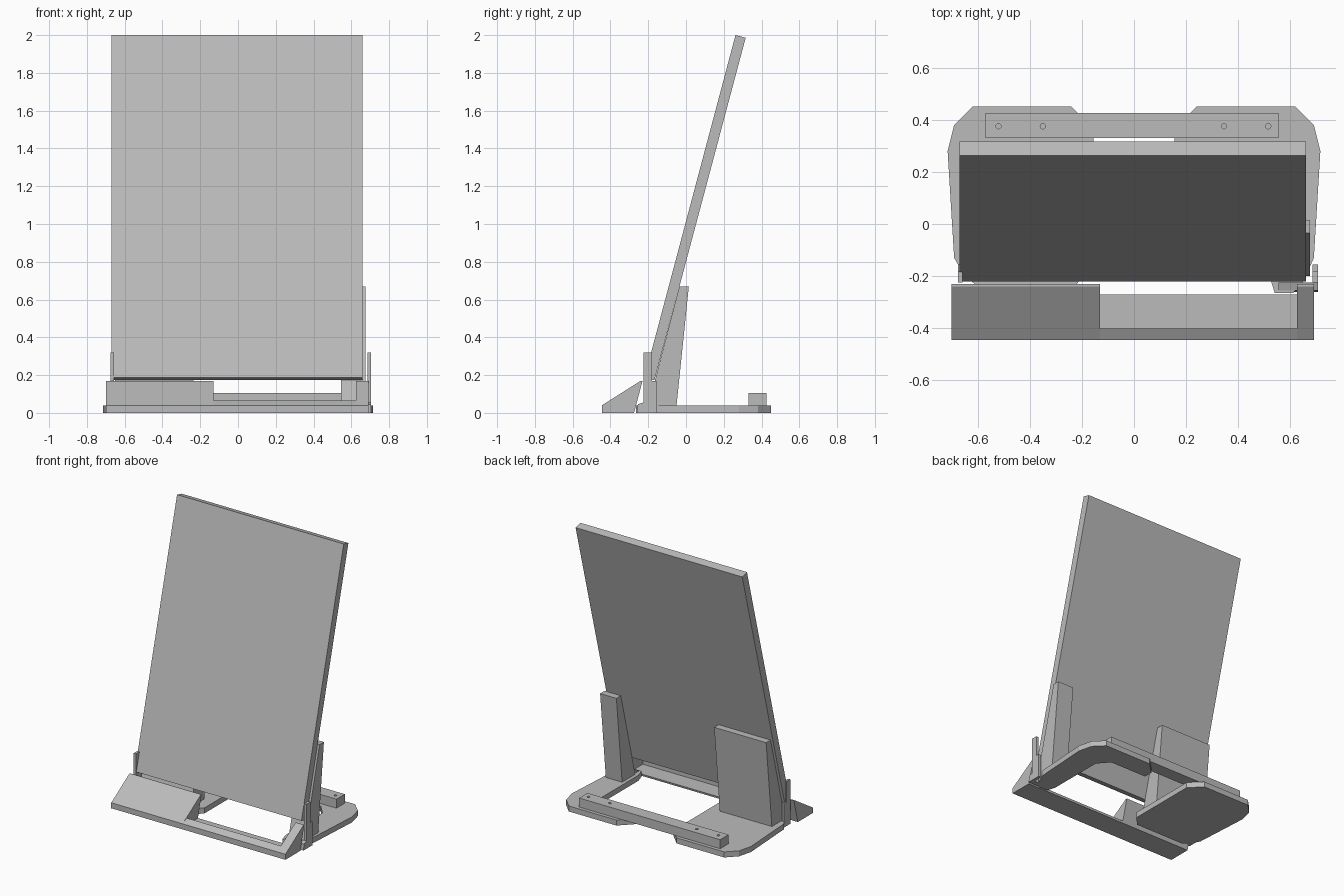
import bpy, bmesh
from mathutils import Vector

cube = bpy.data.objects.get("Cube")
if cube:
    bpy.data.objects.remove(cube, do_unlink=True)

GREY = (0.5, 0.5, 0.5, 1.0)
mat = bpy.data.materials.new("plain grey")
mat.use_nodes = True
mat.diffuse_color = GREY
mat.node_tree.nodes["Principled BSDF"].inputs["Base Color"].default_value = GREY


def extrude(name, points, offset):
    """Solid made by sweeping a closed outline along an offset."""
    bm = bmesh.new()
    face = bm.faces.new([bm.verts.new(p) for p in points])
    swept = bmesh.ops.extrude_face_region(bm, geom=[face])
    moved = [v for v in swept["geom"] if isinstance(v, bmesh.types.BMVert)]
    bmesh.ops.translate(bm, verts=moved, vec=Vector(offset))
    bmesh.ops.recalc_face_normals(bm, faces=bm.faces)
    mesh = bpy.data.meshes.new(name)
    bm.to_mesh(mesh)
    bm.free()
    mesh.materials.append(mat)
    obj = bpy.data.objects.new(name, mesh)
    bpy.context.collection.objects.link(obj)
    return obj


def side_prism(name, profile, x0, x1):
    return extrude(name, [(x0, y, z) for y, z in profile], (x1 - x0, 0, 0))


def plate(name, outline, z0, z1):
    return extrude(name, [(x, y, z0) for x, y in outline], (0, 0, z1 - z0))


# Leaning panel
side_prism("panel", [(-0.22, 0.187), (0.262, 2.0), (0.316, 1.986), (-0.167, 0.173)], -0.67, 0.66)

# Front bar: solid block, low rail with floor, end wall
wedge = [(-0.445, 0), (-0.445, 0.04), (-0.24, 0.17), (-0.23, 0.17), (-0.275, 0)]
rail = [(-0.445, 0), (-0.445, 0.04), (-0.4, 0.065), (-0.4, 0.015), (-0.271, 0.015), (-0.275, 0)]
side_prism("front_bar_block", wedge, -0.70, -0.13)
side_prism("front_bar_rail", rail, -0.13, 0.625)
side_prism("front_bar_end", wedge, 0.625, 0.69)

# Feet: one solid, one open on the inside
outer = [(0.155, 0.365), (0.24, 0.45), (0.62, 0.45), (0.69, 0.38), (0.715, 0.28), (0.69, -0.13)]
solid = outer + [(0.65, -0.2), (0.61, -0.23), (0.22, -0.23), (0.155, -0.16)]
opened = outer + [(0.65, -0.22), (0.61, -0.265), (0.54, -0.265), (0.52, -0.2),
                  (0.52, 0.22), (0.45, 0.3), (0.155, 0.3)]
plate("right_foot", [(-x, y) for x, y in solid], 0, 0.04)
plate("left_foot", opened, 0, 0.04)

# Back supports
support = [(-0.2, 0.04), (-0.165, 0.17), (-0.035, 0.67), (0.015, 0.67), (-0.05, 0.04)]
side_prism("right_support", support, -0.65, -0.235)
side_prism("left_support", support, 0.545, 0.675)

# Side clips and the small wedge under the left one
clip = [(-0.225, 0), (-0.225, 0.32), (-0.18, 0.32), (-0.18, 0.17), (-0.155, 0.17), (-0.155, 0)]
side_prism("right_clip", clip, -0.675, -0.657)
side_prism("left_clip", clip, 0.685, 0.705)
side_prism("left_clip_wedge", [(-0.26, 0), (-0.255, 0.045), (-0.225, 0.055), (-0.225, 0)], 0.555, 0.705)

# Rear cross bar with screw holes
bar = plate("rear_bar", [(-0.57, 0.33), (0.555, 0.33), (0.555, 0.425), (-0.57, 0.425)], 0.04, 0.105)
for x in (-0.52, -0.35, 0.345, 0.515):
    bpy.ops.mesh.primitive_cylinder_add(vertices=16, radius=0.01, depth=0.1, location=(x, 0.375, 0.1))
    cutter = bpy.context.object
    cutter.name = "hole_cutter"
    cutter.hide_render = True
    cutter.hide_viewport = True
    hole = bar.modifiers.new("hole", "BOOLEAN")
    hole.operation = "DIFFERENCE"
    hole.solver = "EXACT"
    hole.object = cutter
